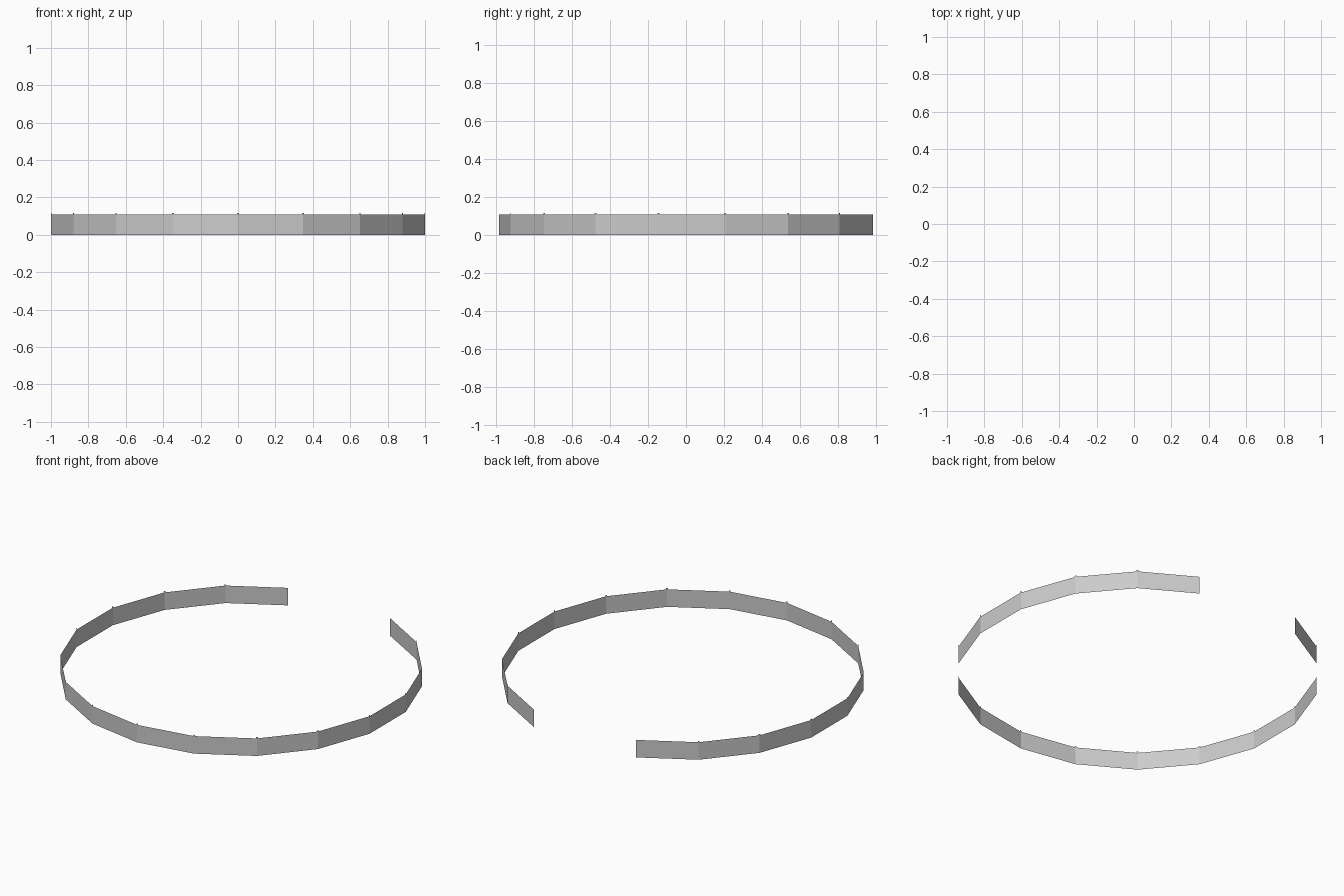
import bpy
import bmesh
from math import sin, cos, radians

if "Cube" in bpy.data.objects:
    bpy.data.objects.remove(bpy.data.objects["Cube"])

SIDES = 18
R = 1 / sin(radians(80))              # widest corners land on x = +-1
CY = R * (1 - cos(radians(20))) / 2   # centre offset caused by the gap
H = 0.108
TAB_W, TAB_H = 0.005, 0.008


def corner(i):
    a = radians(90 + i * 360 / SIDES)
    return R * cos(a), R * sin(a) + CY


def make_object(name, bm):
    me = bpy.data.meshes.new(name)
    bm.to_mesh(me)
    bm.free()
    bpy.context.collection.objects.link(bpy.data.objects.new(name, me))


def wall(bm, p, q, z0, z1):
    pts = [(*p, z0), (*q, z0), (*q, z1), (*p, z1)]
    bm.faces.new([bm.verts.new(c) for c in pts])


# Open band: 16 flat panels, gap at the back
bm = bmesh.new()
for i in range(1, SIDES - 1):
    wall(bm, corner(i), corner(i + 1), 0, H)
bmesh.ops.remove_doubles(bm, verts=bm.verts, dist=1e-5)
make_object("open_band", bm)

# Tiny folded tabs on the top rim at every inner joint
bm = bmesh.new()
for i in range(2, SIDES - 1):
    p = corner(i)
    for j in (i - 1, i + 1):
        q = corner(j)
        t = TAB_W / (2 * R * sin(radians(10)))
        s = (p[0] + (q[0] - p[0]) * t, p[1] + (q[1] - p[1]) * t)
        a, b = (s, p) if j < i else (p, s)
        wall(bm, a, b, H, H + TAB_H)
bmesh.ops.remove_doubles(bm, verts=bm.verts, dist=1e-5)
make_object("rim_tabs", bm)
